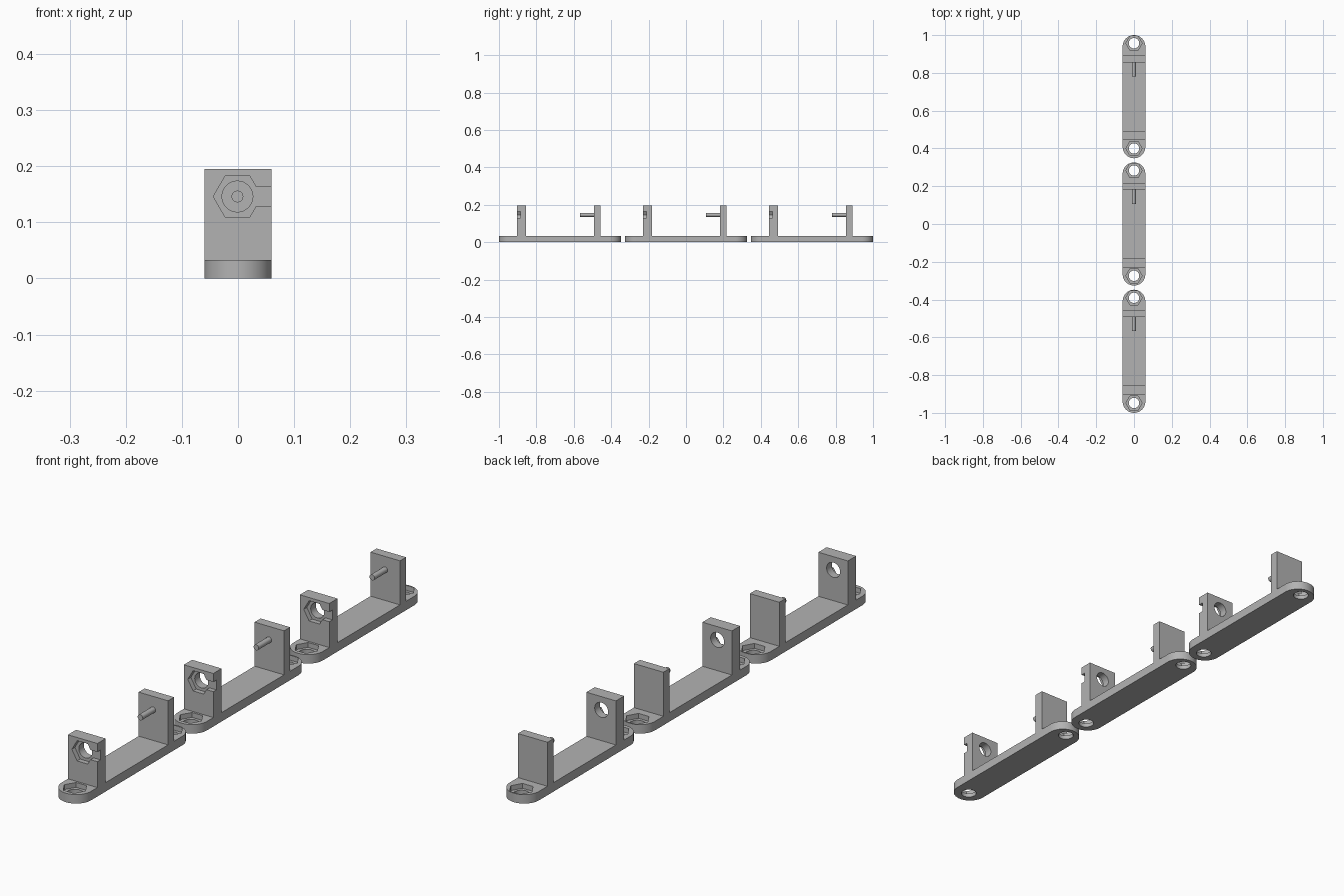
import bpy, bmesh, math
from mathutils import Matrix

if "Cube" in bpy.data.objects:
    bpy.data.objects.remove(bpy.data.objects["Cube"])

grey = bpy.data.materials.new("plain grey")
grey.diffuse_color = (0.45, 0.45, 0.45, 1)
grey.use_nodes = True
grey.node_tree.nodes["Principled BSDF"].inputs["Base Color"].default_value = grey.diffuse_color


def make(name, bm):
    bmesh.ops.recalc_face_normals(bm, faces=bm.faces)
    me = bpy.data.meshes.new(name)
    bm.to_mesh(me)
    bm.free()
    me.materials.append(grey)
    ob = bpy.data.objects.new(name, me)
    bpy.context.collection.objects.link(ob)
    return ob


def box(name, x0, x1, y0, y1, z0, z1):
    bm = bmesh.new()
    bmesh.ops.create_cube(bm, size=1)
    for v in bm.verts:
        v.co = [a + (b - a) * (c + 0.5) for a, b, c in
                ((x0, x1, v.co.x), (y0, y1, v.co.y), (z0, z1, v.co.z))]
    return make(name, bm)


def rod(name, r, sides, centre, length, along_y=False):
    """Prism with a corner pointing along x, upright or lying along y."""
    bm = bmesh.new()
    bmesh.ops.create_cone(bm, cap_ends=True, segments=sides, radius1=r, radius2=r, depth=length)
    a = min((math.atan2(v.co.y, v.co.x) for v in bm.verts), key=abs)
    m = Matrix.Rotation(-a, 4, 'Z')
    if along_y:
        m = Matrix.Rotation(math.pi / 2, 4, 'X') @ m
    bmesh.ops.transform(bm, matrix=Matrix.Translation(centre) @ m, verts=bm.verts)
    return make(name, bm)


def combine(ob, other, operation):
    mod = ob.modifiers.new(operation.lower(), 'BOOLEAN')
    mod.operation, mod.solver, mod.object = operation, 'EXACT', other
    bpy.context.view_layer.objects.active = ob
    bpy.ops.object.modifier_apply(modifier=mod.name)
    bpy.data.objects.remove(other)


W, L, T = 0.06, 0.326, 0.033        # half width, half length, base thickness
TOP, AXIS = 0.195, 0.146            # upright height, bolt axis height
HOLE, NUT, DEPTH = 0.0275, 0.043, 0.018

# base bar with rounded ends
bm = bmesh.new()
N = 24
ring = [bm.verts.new((W * math.cos(math.pi * i / N + s),
                      (L - W) * (1 if s == 0 else -1) + W * math.sin(math.pi * i / N + s), 0))
        for s in (0, math.pi) for i in range(N + 1)]
face = bm.faces.new(ring)
ext = bmesh.ops.extrude_face_region(bm, geom=[face])
bmesh.ops.translate(bm, vec=(0, 0, T),
                    verts=[g for g in ext["geom"] if isinstance(g, bmesh.types.BMVert)])
bracket = make("bracket", bm)

# two uprights and the pin
combine(bracket, box("nut_upright", -W, W, -0.229, -0.181, T / 2, TOP), 'UNION')
combine(bracket, box("pin_upright", -W, W, 0.182, 0.217, T / 2, TOP), 'UNION')
combine(bracket, rod("pin", 0.0105, 24, (-0.001, 0.149, AXIS), 0.084, True), 'UNION')

# screw holes with hexagonal nut pockets in the base
for y in (-0.274, 0.283):
    combine(bracket, rod("screw_hole", HOLE, 32, (0, y, 0), 0.2), 'DIFFERENCE')
    combine(bracket, rod("nut_pocket", NUT, 6, (0, y, T), 2 * DEPTH), 'DIFFERENCE')

# bolt hole, nut pocket and side slot in the front upright
combine(bracket, rod("bolt_hole", HOLE, 32, (-0.001, -0.2, AXIS), 0.2, True), 'DIFFERENCE')
combine(bracket, rod("upright_pocket", NUT, 6, (-0.001, -0.229, AXIS), 2 * DEPTH, True), 'DIFFERENCE')
combine(bracket, box("side_slot", 0.024, 0.1, -0.25, -0.229 + DEPTH, 0.128, 0.164), 'DIFFERENCE')

bpy.ops.object.select_all(action='DESELECT')
bracket.select_set(True)
bpy.context.view_layer.objects.active = bracket
bpy.ops.object.shade_smooth_by_angle(angle=math.radians(30))

# three brackets in a row
bracket.name = "middle_bracket"
for name, y in (("front_bracket", -0.674), ("back_bracket", 0.674)):
    copy = bracket.copy()
    copy.name = name
    copy.location.y = y
    bpy.context.collection.objects.link(copy)
